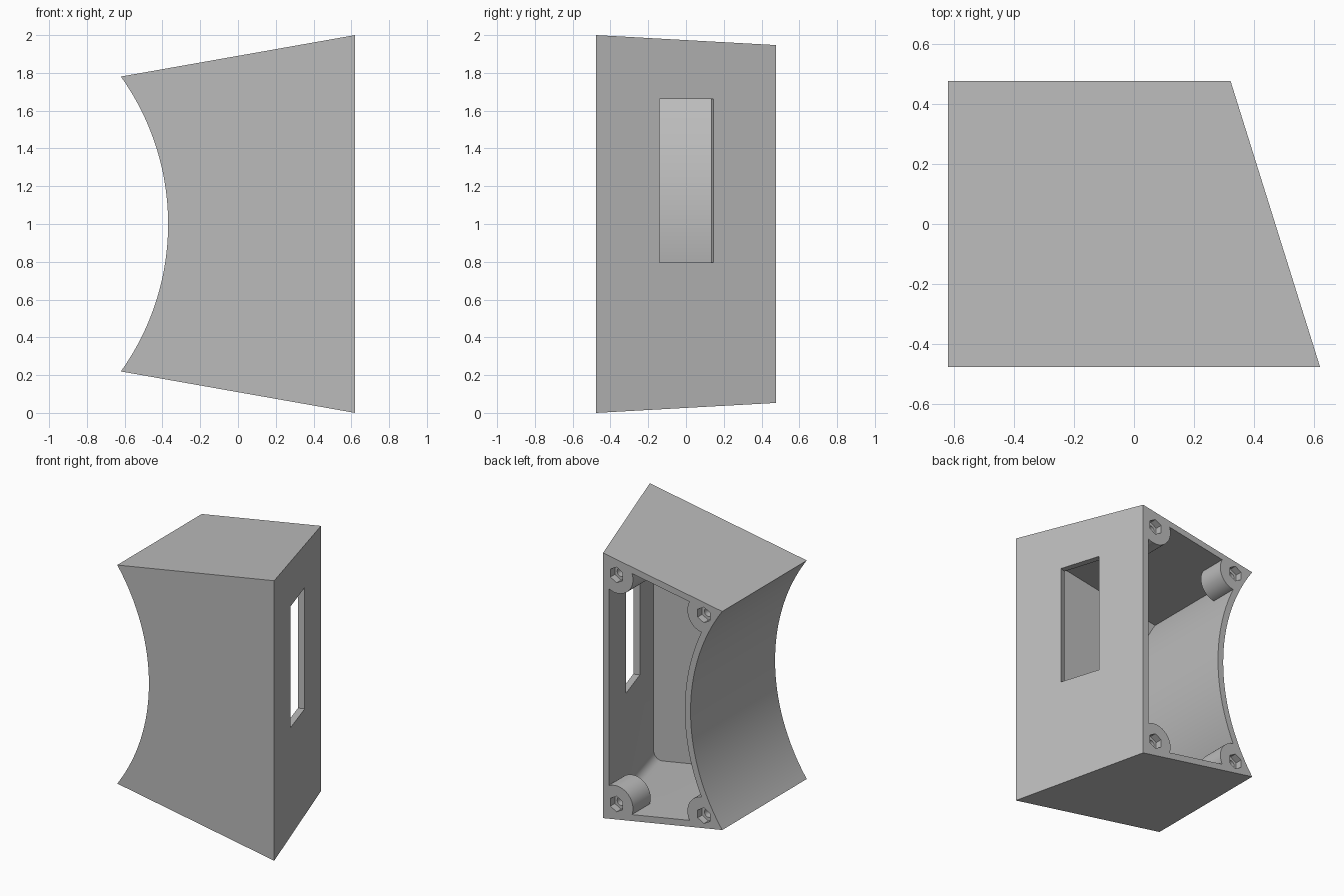
import bpy
import bmesh
from math import sqrt, sin, cos, atan, radians, pi, tan
from mathutils import Matrix, Vector

if "Cube" in bpy.data.objects:
    bpy.data.objects.remove(bpy.data.objects["Cube"])

HALF_W, HALF_D = 0.62, 0.477      # half width and half depth
SLOPE = 0.177                     # flare of the top and bottom
SLANT = 0.313                     # lean of the right wall in plan
WALL = 0.045
ARC_R, ARC_X = 1.342, -1.712      # hollow left side, axis along y

grey = bpy.data.materials.new("plain_grey")
grey.use_nodes = True
GREY = (0.5, 0.5, 0.5, 1)
grey.diffuse_color = GREY
grey.node_tree.nodes["Principled BSDF"].inputs["Base Color"].default_value = GREY


def finish(bm, name):
    bmesh.ops.recalc_face_normals(bm, faces=bm.faces)
    mesh = bpy.data.meshes.new(name)
    bm.to_mesh(mesh)
    bm.free()
    mesh.materials.append(grey)
    obj = bpy.data.objects.new(name, mesh)
    bpy.context.collection.objects.link(obj)
    return obj


def half_height(x, inset):
    return 1 + SLOPE * (x - HALF_W) - inset * sqrt(1 + SLOPE ** 2)


def right_x(y, inset):
    return HALF_W - SLANT * (y + HALF_D) - inset * sqrt(1 + SLANT ** 2)


def section(y, inset, fillet):
    """Cross-section at depth y: concave arc on the left, flared block on the right."""
    radius = ARC_R + inset
    low, high = 0.0, 1.2
    for _ in range(40):           # angle where the arc meets the sloping top
        mid = (low + high) / 2
        if radius * sin(mid) < half_height(ARC_X + radius * cos(mid), inset):
            low = mid
        else:
            high = mid
    steps = 64
    pts = []
    for i in range(steps + 1):
        a = low * (2 * i / steps - 1)
        pts.append((ARC_X + radius * cos(a), radius * sin(a)))
    x = right_x(y, inset)
    if fillet:
        tilt = atan(SLOPE)
        # circle tangent to the sloping top and the upright wall
        cx = x - fillet
        cz = half_height(cx, inset) - fillet / cos(tilt)
        start = pi / 2 + tilt
        corner = [(cx + fillet * cos(start * (1 - k / 8)),
                   cz + fillet * sin(start * (1 - k / 8))) for k in range(9)]
    else:
        corner = [(x, half_height(x, inset))]
    pts += corner + [(px, -pz) for px, pz in reversed(corner)]
    return [Vector((px, y, pz + 1)) for px, pz in pts]


def loft(name, y0, y1, inset=0.0, fillet=0.0):
    bm = bmesh.new()
    a, b = ([bm.verts.new(p) for p in section(y, inset, fillet)] for y in (y0, y1))
    bm.faces.new(a)
    bm.faces.new(reversed(b))
    for i in range(len(a)):
        j = (i + 1) % len(a)
        bm.faces.new((a[i], a[j], b[j], b[i]))
    return finish(bm, name)


def rod(name, x, z, radius, y0, y1, sides):
    bm = bmesh.new()
    place = Matrix.Translation((x, (y0 + y1) / 2, z)) @ Matrix.Rotation(radians(90), 4, "X")
    bmesh.ops.create_cone(bm, cap_ends=True, segments=sides, radius1=radius,
                          radius2=radius, depth=y1 - y0, matrix=place)
    return finish(bm, name)


def cut(target, tool):
    mod = target.modifiers.new("cut", "BOOLEAN")
    mod.operation, mod.solver, mod.object = "DIFFERENCE", "EXACT", tool
    bpy.ops.object.select_all(action="DESELECT")
    bpy.context.view_layer.objects.active = target
    target.select_set(True)
    bpy.ops.object.modifier_apply(modifier=mod.name)
    bpy.data.objects.remove(tool)


# Outer block and the cavity, which opens at the back
housing = loft("housing", -HALF_D, HALF_D)
cavity = loft("cavity_cutter", -HALF_D + WALL, HALF_D + 0.05, WALL, 0.06)

# Four corner screw bosses are left standing in the cavity
bosses = [(x, 1 + side * dz) for x, dz in ((0.215, 0.818), (-0.475, 0.717))
          for side in (-1, 1)]
for x, z in bosses:
    cut(cavity, rod("boss", x, z, 0.13, HALF_D - 0.2, HALF_D + 0.2, 48))
cut(housing, cavity)

# Hexagonal nut pockets with a round screw hole behind each
for x, z in bosses:
    cut(housing, rod("nut_pocket", x, z, 0.056, HALF_D - 0.05, HALF_D + 0.1, 6))
    cut(housing, rod("screw_hole", x, z, 0.03, HALF_D - 0.15, HALF_D + 0.1, 24))

# Window cut square through the slanted right wall
bm = bmesh.new()
bmesh.ops.create_cube(bm, size=1, matrix=(
    Matrix.Translation((right_x(0.003, 0), 0.003, 1.228))
    @ Matrix.Rotation(atan(SLANT), 4, "Z")
    @ Matrix.Diagonal((0.2, 0.298, 0.866, 1))))
cut(housing, finish(bm, "window_cutter"))

bpy.ops.object.shade_smooth_by_angle(angle=radians(30))
